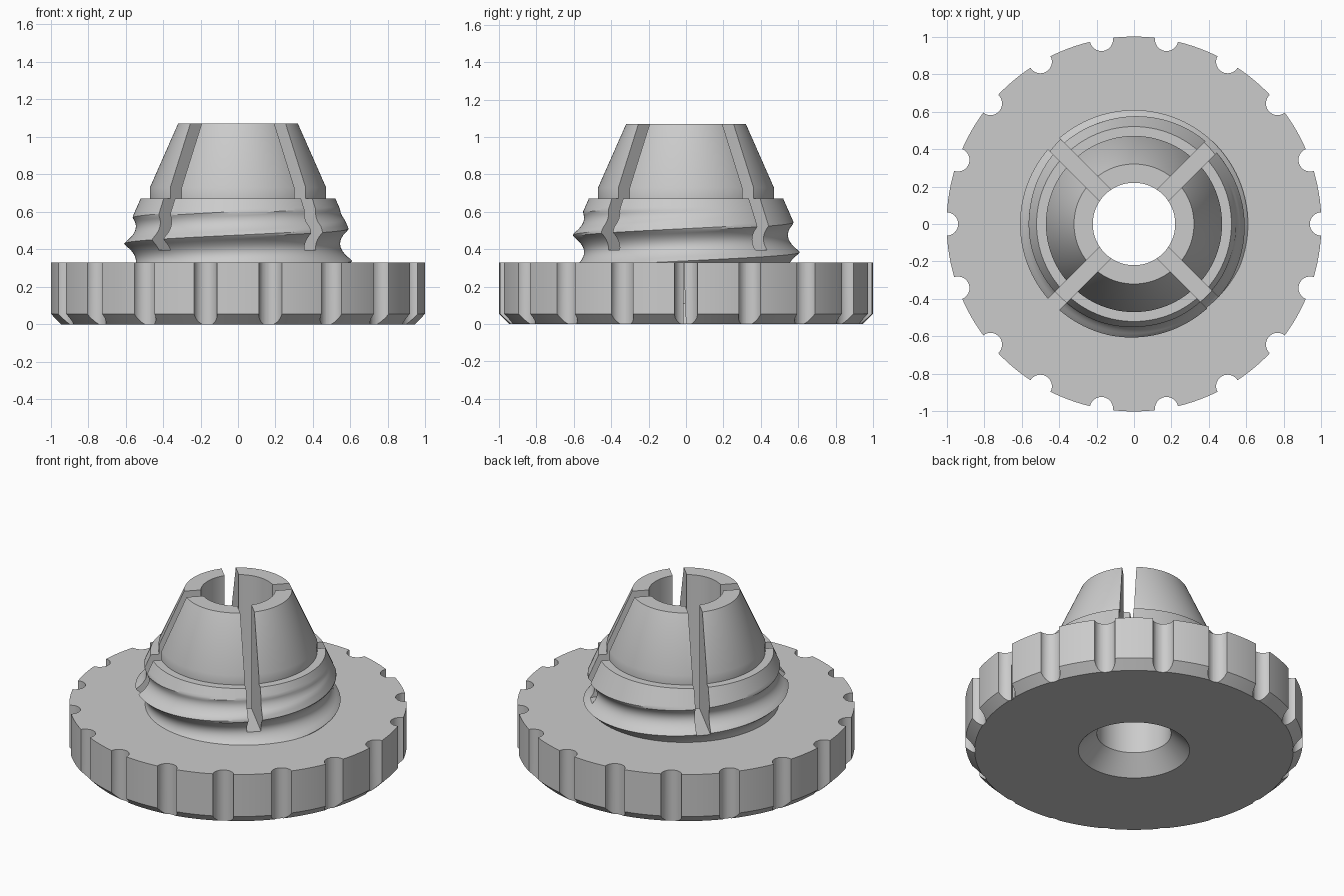
import bpy, bmesh
from math import pi, cos, sin, radians
from mathutils import Matrix

cube = bpy.data.objects.get("Cube")
if cube:
    bpy.data.objects.remove(cube)

grey = bpy.data.materials.new("plain grey")
grey.use_nodes = True
grey.diffuse_color = (0.6, 0.6, 0.6, 1)
grey.node_tree.nodes["Principled BSDF"].inputs["Base Color"].default_value = (0.6, 0.6, 0.6, 1)

SEGMENTS = 180
FLANGE_TOP, THREAD_TOP = 0.33, 0.67
PITCH, STEPS = 0.184, 16      # thread rise per turn, rings per turn
GROOVE = 0.43                 # groove height at the +x side
BORE = 0.22
SLOT_FLOOR = 0.395


def make_object(name, bm):
    bmesh.ops.recalc_face_normals(bm, faces=bm.faces)
    mesh = bpy.data.meshes.new(name)
    bm.to_mesh(mesh)
    bm.free()
    mesh.materials.append(grey)
    obj = bpy.data.objects.new(name, mesh)
    bpy.context.collection.objects.link(obj)
    return obj


def thread_radius(offset, z):
    """Rounded groove with a sharp crest, trimmed by the tapered envelope."""
    d = (offset + PITCH / 2) % PITCH - PITCH / 2
    taper = 0.52 + 0.44 * (THREAD_TOP - z)
    return min(0.545 + 8 * d * d, taper, 0.608)


def profile(turn):
    """Closed cross-section at a fraction of a turn; thread rings follow the helix."""
    points = [(0.33, 0), (0.945, 0), (1, 0.055), (1, FLANGE_TOP)]
    for k in range(-2 * STEPS, 2 * STEPS + 1):
        offset = k * PITCH / STEPS
        z = GROOVE + offset + PITCH * turn
        clamped = min(max(z, FLANGE_TOP), THREAD_TOP)
        points.append((thread_radius(offset + clamped - z, clamped), clamped))
    return points + [(0.47, THREAD_TOP), (0.47, 0.73), (0.32, 1.07),
                     (BORE, 1.07), (BORE, 0.11)]


# Flange, threaded collar and conical nose in one turned body
bm = bmesh.new()
columns = []
for i in range(SEGMENTS + 1):
    a = 2 * pi * i / SEGMENTS
    columns.append([bm.verts.new((r * cos(a), r * sin(a), z))
                    for r, z in profile(i / SEGMENTS)])
for left, right in zip(columns, columns[1:]):
    n = len(left)
    for j in range(n):
        k = (j + 1) % n
        bm.faces.new((left[j], right[j], right[k], left[k]))
bmesh.ops.remove_doubles(bm, verts=bm.verts, dist=0.00005)
body = make_object("collet_knob", bm)

# Grip notches around the rim
bm = bmesh.new()
for i in range(18):
    place = Matrix.Rotation(radians(20 * i), 4, "Z") @ Matrix.Translation((1, 0, 0.2))
    bmesh.ops.create_cone(bm, cap_ends=True, segments=32, radius1=0.062,
                          radius2=0.062, depth=1, matrix=place)
cutters = [make_object("grip_notch_cutter", bm)]

# Two crossing slots that split the nose into four jaws
for angle in (45, 135):
    bm = bmesh.new()
    place = (Matrix.Translation((0, 0, SLOT_FLOOR + 0.5))
             @ Matrix.Rotation(radians(angle), 4, "Z")
             @ Matrix.Diagonal((1.6, 0.085, 1, 1)))
    bmesh.ops.create_cube(bm, size=1, matrix=place)
    cutters.append(make_object("jaw_slot_cutter", bm))

bpy.ops.object.select_all(action="DESELECT")
body.select_set(True)
bpy.context.view_layer.objects.active = body
for cutter in cutters:
    mod = body.modifiers.new("cut", "BOOLEAN")
    mod.operation = "DIFFERENCE"
    mod.solver = "EXACT"
    mod.object = cutter
    bpy.ops.object.modifier_apply(modifier=mod.name)
    bpy.data.objects.remove(cutter)
bpy.ops.object.shade_smooth_by_angle(angle=radians(30))
